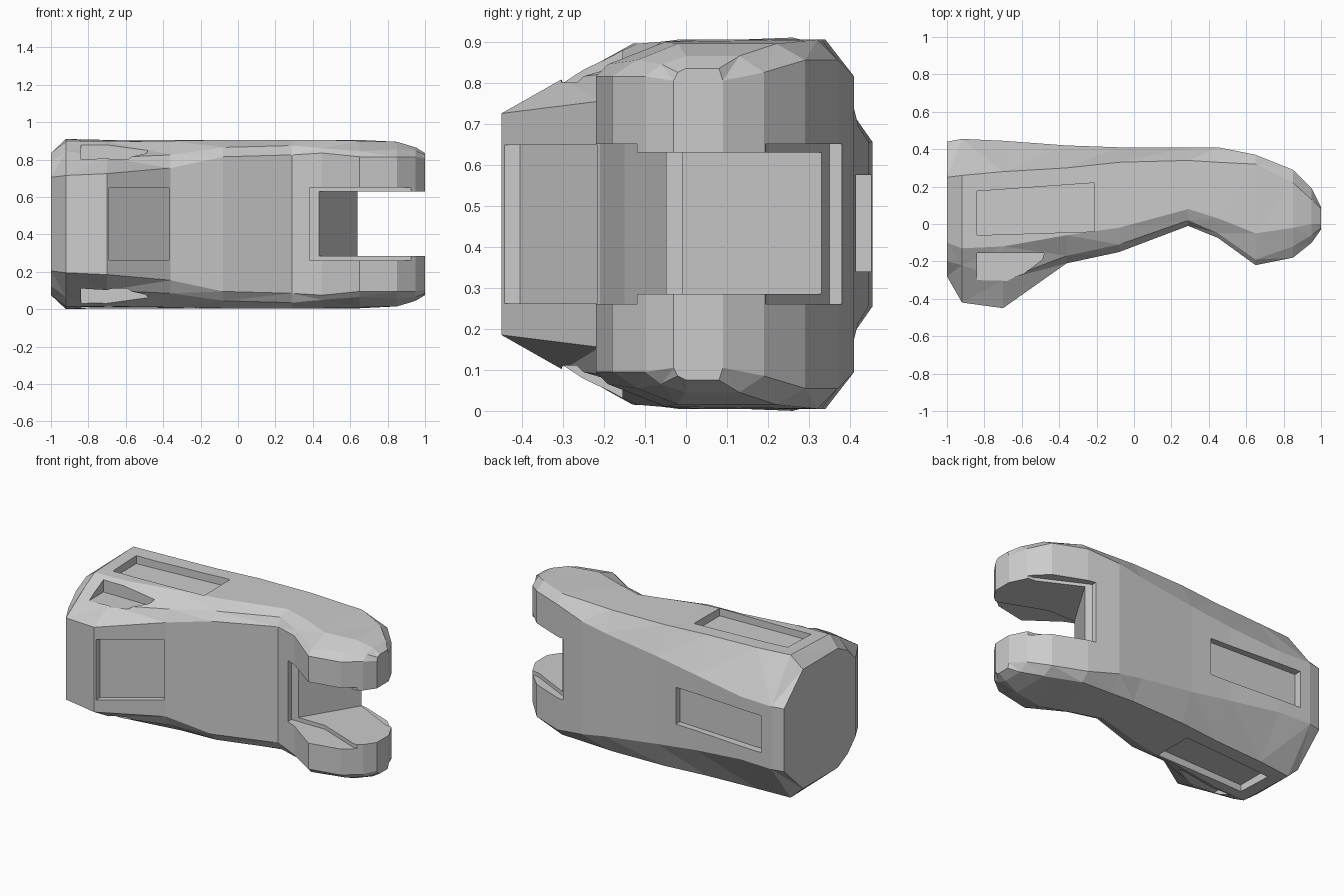
import bpy, bmesh
from mathutils import Vector

if "Cube" in bpy.data.objects:
    bpy.data.objects.remove(bpy.data.objects["Cube"])

MID = 0.455  # height of the symmetry plane


def make_object(name, bm):
    bmesh.ops.recalc_face_normals(bm, faces=bm.faces)
    mesh = bpy.data.meshes.new(name)
    bm.to_mesh(mesh)
    bm.free()
    ob = bpy.data.objects.new(name, mesh)
    bpy.context.collection.objects.link(ob)
    return ob


def loft(name, sections):
    """Skin half sections (y, half height), mirrored about MID, along x."""
    bm = bmesh.new()
    rings = []
    for x, half in sections:
        pts = [(y, MID + h) for y, h in half]
        pts += [(y, MID - h) for y, h in reversed(half)]
        rings.append([bm.verts.new((x, y, z)) for y, z in pts])
    n = len(rings[0])
    for a, b in zip(rings, rings[1:]):
        for i in range(n):
            j = (i + 1) % n
            bm.faces.new((a[i], a[j], b[j], b[i]))
    bm.faces.new(rings[0])
    bm.faces.new(rings[-1])
    bmesh.ops.triangulate(bm, faces=[f for f in bm.faces if len(f.verts) == 4])
    return make_object(name, bm)


def prism(name, outline, z0, z1):
    """Extrude an (x, y) outline between two heights."""
    bm = bmesh.new()
    face = bm.faces.new([bm.verts.new((x, y, z0)) for x, y in outline])
    ext = bmesh.ops.extrude_face_region(bm, geom=[face])
    verts = [v for v in ext['geom'] if isinstance(v, bmesh.types.BMVert)]
    bmesh.ops.translate(bm, verts=verts, vec=Vector((0, 0, z1 - z0)))
    return make_object(name, bm)


def cut(target, cutter):
    mod = target.modifiers.new(cutter.name, 'BOOLEAN')
    mod.operation = 'DIFFERENCE'
    mod.solver = 'EXACT'
    mod.object = cutter
    cutter.hide_render = True
    cutter.hide_viewport = True
    cutters.append(cutter)


cutters = []

# Main body: front edge, front chamfer, top front, top back, back edge
body = loft("forked_link_body", [
    (-1.00, [(-0.28, .25), (-0.20, .33), (-0.10, .38), (0.25, .38), (0.44, .20)]),
    (-0.92, [(-0.42, .26), (-0.22, .39), (-0.13, .44), (0.26, .455), (0.455, .20)]),
    (-0.70, [(-0.45, .27), (-0.30, .355), (-0.12, .44), (0.28, .45), (0.445, .20)]),
    (-0.36, [(-0.21, .30), (-0.17, .37), (-0.06, .445), (0.30, .45), (0.42, .24)]),
    (-0.08, [(-0.15, .36), (-0.11, .41), (-0.02, .45), (0.33, .45), (0.41, .28)]),
    (0.29, [(-0.01, .37), (0.02, .42), (0.08, .45), (0.34, .45), (0.41, .33)]),
    (0.45, [(-0.075, .38), (-0.05, .405), (0.03, .45), (0.33, .45), (0.41, .36)]),
    (0.65, [(-0.22, .36), (-0.19, .39), (-0.05, .445), (0.32, .45), (0.37, .40)]),
    (0.85, [(-0.18, .36), (-0.12, .40), (-0.02, .44), (0.22, .44), (0.29, .40)]),
    (0.95, [(-0.10, .36), (-0.06, .39), (0.00, .41), (0.13, .41), (0.19, .37)]),
    (1.00, [(-0.03, .35), (-0.02, .37), (0.00, .38), (0.08, .38), (0.09, .35)]),
])

# Fork slot with a slanted floor, and shallow rims on front and back
cut(body, prism("slot_cutter", [(.42, -.6), (.42, -.03), (.64, .33), (.64, .6),
                                (1.2, .6), (1.2, -.6)], .285, .63))
cut(body, prism("slot_front_rim_cutter", [(.385, -.6), (.385, -.01), (.62, -.01),
                                          (.9, -.12), (1.2, -.12), (1.2, -.6)], .26, .65))
cut(body, prism("slot_back_rim_cutter", [(.60, .35), (.60, .6), (1.2, .6),
                                         (1.2, .16), (.9, .2)], .26, .65))

# Front pocket, following the sloping front face
cut(body, prism("front_pocket_cutter", [(-.69, -.405), (-.37, -.175), (-.37, -.6),
                                        (-.69, -.6)], .262, .648))

# Back pocket
cut(body, prism("back_pocket_cutter", [(-.85, .405), (-.22, .375), (-.22, .6),
                                       (-.85, .6)], .34, .575))

# Pockets mirrored on top and bottom: long one, and one in the front chamfer
long_outline = [(-.84, -.06), (-.21, -.04), (-.21, .22), (-.84, .175)]
corner_outline = [(-.84, -.155), (-.48, -.155), (-.49, -.19), (-.64, -.305), (-.84, -.30)]
for side, s in (("top", 1), ("bottom", -1)):
    cut(body, prism(side + "_pocket_cutter", long_outline, MID + s * .40, MID + s * .6))
    cut(body, prism(side + "_corner_pocket_cutter", corner_outline,
                    MID + s * .345, MID + s * .6))

# Bake the cuts and remove the cutters
deps = bpy.context.evaluated_depsgraph_get()
mesh = bpy.data.meshes.new_from_object(body.evaluated_get(deps))
body.modifiers.clear()
body.data = mesh
for c in cutters:
    bpy.data.objects.remove(c)
